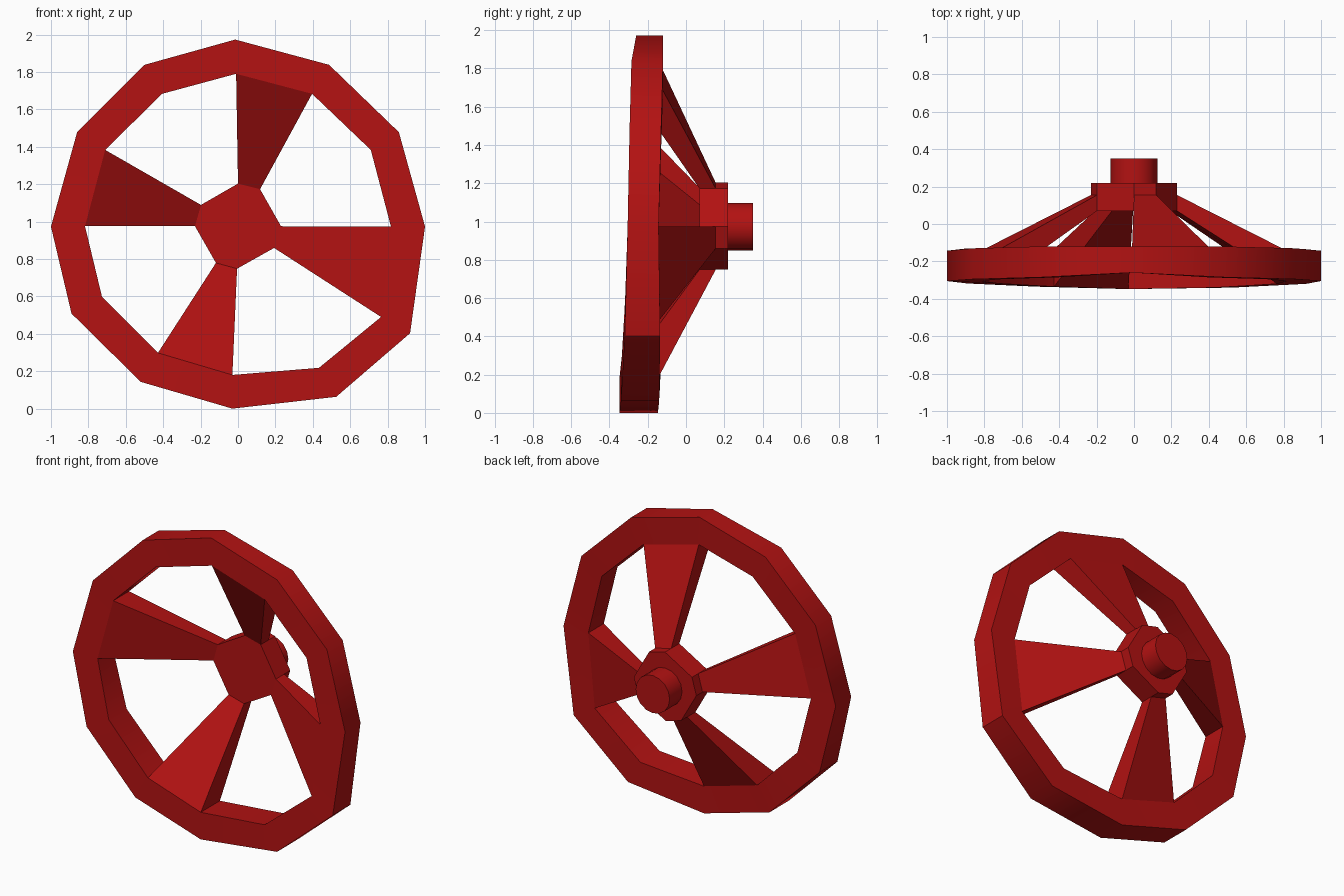
import bpy, bmesh, math

if "Cube" in bpy.data.objects:
    bpy.data.objects.remove(bpy.data.objects["Cube"])

DZ = -0.007
red = bpy.data.materials.new("red_paint")
red.diffuse_color = (0.45, 0.006, 0.006, 1)
red.use_nodes = True
red.node_tree.nodes["Principled BSDF"].inputs["Base Color"].default_value = red.diffuse_color

# rim profile: outer x, z / inner x, z / front y, back y
RIM = [
    (-0.015, 1.98, -0.01, 1.797, -0.26, -0.12),
    (0.487, 1.845, 0.396, 1.69, -0.285, -0.12),
    (0.86, 1.485, 0.71, 1.39, -0.295, -0.13),
    (1.0, 0.98, 0.818, 0.98, -0.305, -0.143),
    (0.92, 0.41, 0.765, 0.497, -0.32, -0.135),
    (0.525, 0.07, 0.433, 0.225, -0.34, -0.14),
    (-0.03, 0.007, -0.03, 0.187, -0.348, -0.147),
    (-0.52, 0.15, -0.428, 0.305, -0.335, -0.135),
    (-0.89, 0.515, -0.727, 0.604, -0.318, -0.13),
    (-1.0, 0.98, -0.818, 0.982, -0.305, -0.143),
    (-0.86, 1.485, -0.71, 1.39, -0.295, -0.13),
    (-0.50, 1.845, -0.406, 1.69, -0.285, -0.12),
]
HUB = [(0, 1.21), (0.118, 1.18), (0.23, 0.982), (0.193, 0.866),
       (-0.005, 0.755), (-0.118, 0.786), (-0.23, 0.982), (-0.198, 1.096)]
HUB_FRONT, HUB_MID, HUB_BACK = 0.07, 0.155, 0.22


def make(name, verts, faces, angle):
    mesh = bpy.data.meshes.new(name)
    mesh.from_pydata([(x, y, z + DZ) for x, y, z in verts], [], faces)
    bm = bmesh.new()
    bm.from_mesh(mesh)
    bmesh.ops.recalc_face_normals(bm, faces=bm.faces)
    bm.to_mesh(mesh)
    bm.free()
    mesh.materials.append(red)
    ob = bpy.data.objects.new(name, mesh)
    bpy.context.collection.objects.link(ob)
    bpy.ops.object.select_all(action='DESELECT')
    ob.select_set(True)
    bpy.context.view_layer.objects.active = ob
    if angle:
        bpy.ops.object.shade_smooth_by_angle(angle=math.radians(angle))
    return ob


# rim: four-cornered section swept round twelve stations, open where spokes join
verts, faces = [], []
for ox, oz, ix, iz, f, b in RIM:
    verts += [(ox, f, oz), (ox, b, oz), (ix, b, iz), (ix, f, iz)]
for i in range(12):
    j = (i + 1) % 12
    for k in range(4):
        if k == 2 and i % 3 == 0:
            continue
        m = (k + 1) % 4
        faces.append((i*4 + k, j*4 + k, j*4 + m, i*4 + m))
make("rim", verts, faces, 40)

# spokes: tapered bars from the inside of the rim to the short hub sides
for s, label in enumerate(("top", "right", "bottom", "left")):
    verts = []
    for n in range(2):
        _, _, ix, iz, f, b = RIM[s*3 + n]
        hx, hz = HUB[s*2 + n]
        verts += [(ix, f, iz), (ix, b, iz), (hx, HUB_MID, hz), (hx, HUB_FRONT, hz)]
    faces = [(0, 1, 2, 3), (4, 5, 6, 7), (0, 4, 7, 3), (1, 5, 6, 2)]
    make("spoke_" + label, verts, faces, 0)

# hub: uneven octagon block, open where spokes join
verts = [(x, y, z) for y in (HUB_FRONT, HUB_MID, HUB_BACK) for x, z in HUB]
faces = [tuple(range(8)), tuple(range(16, 24))]
for layer in range(2):
    for i in range(8):
        if layer == 0 and i % 2 == 0:
            continue
        a, c = layer*8 + i, layer*8 + (i + 1) % 8
        faces.append((a, c, c + 8, a + 8))
make("hub", verts, faces, 30)

# axle: short round stub at the back
N = 16
verts = [(0.125*math.cos(2*math.pi*i/N), y, 0.98 + 0.125*math.sin(2*math.pi*i/N))
         for y in (HUB_BACK, 0.35) for i in range(N)]
faces = [tuple(range(N, 2*N))]
faces += [(i, (i+1) % N, (i+1) % N + N, i + N) for i in range(N)]
make("axle", verts, faces, 40)
